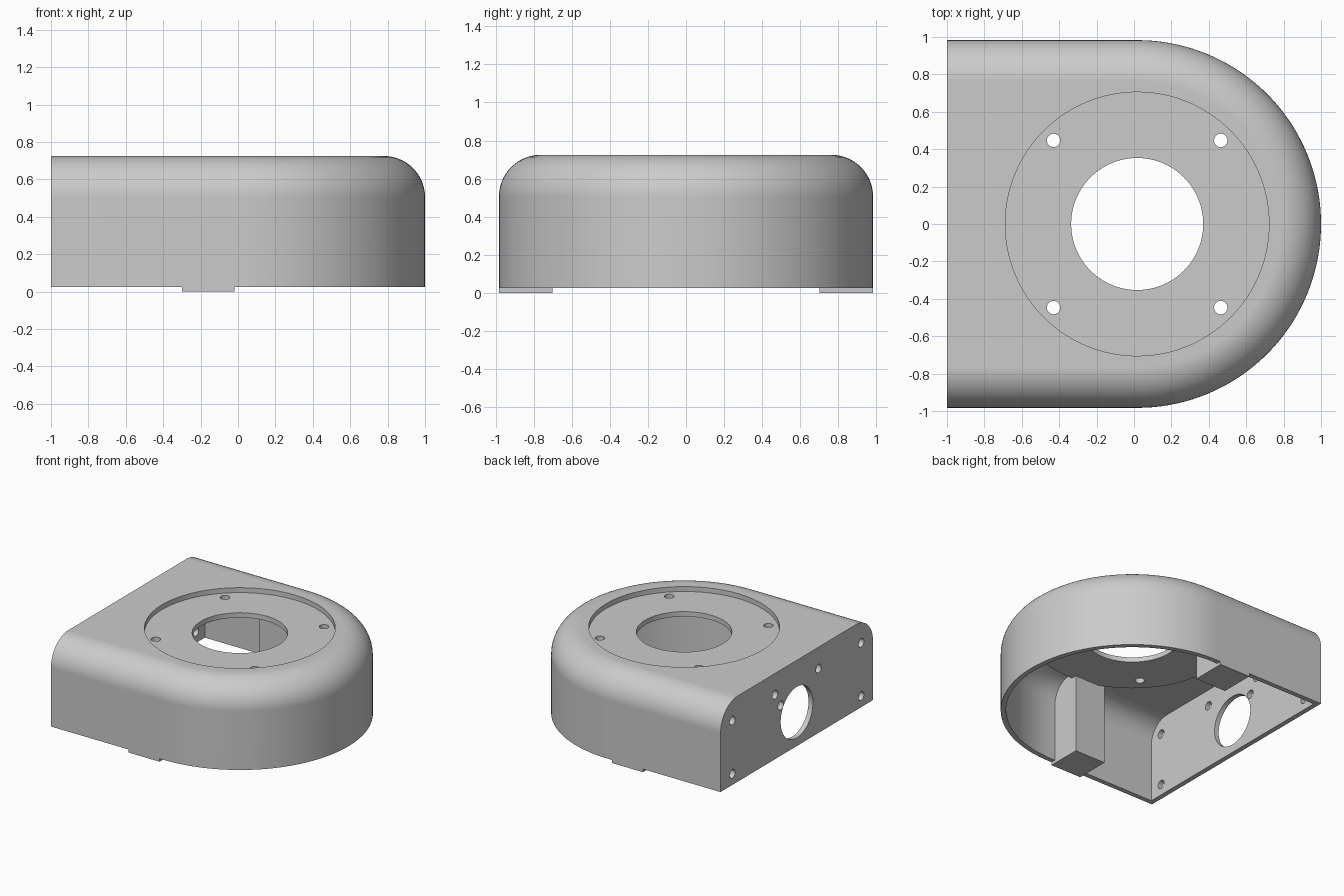
import bpy
import bmesh
from math import sin, cos, pi, radians
from mathutils import Matrix

cube = bpy.data.objects.get("Cube")
if cube:
    bpy.data.objects.remove(cube, do_unlink=True)

CX, R, TOP, WALL, FILLET = 0.017, 0.983, 0.725, 0.04, 0.22
FLOOR = 0.025
ARC, STEPS = 72, 14


def make_object(name, bm):
    bmesh.ops.recalc_face_normals(bm, faces=bm.faces)
    mesh = bpy.data.meshes.new(name)
    bm.to_mesh(mesh)
    bm.free()
    obj = bpy.data.objects.new(name, mesh)
    bpy.context.collection.objects.link(obj)
    return obj


def d_solid(name, radius, back, z0, z1, fillet):
    """D-shaped block with its top edge rounded everywhere but the flat end."""
    levels = [(0, z0)]
    for i in range(STEPS + 1):
        a = pi / 2 * i / STEPS
        levels.append((fillet * (1 - cos(a)), z1 - fillet + fillet * sin(a)))
    bm = bmesh.new()
    rings = []
    for inset, z in levels:
        r = radius - inset
        pts = [(back, -r)]
        for i in range(ARC + 1):
            a = -pi / 2 + pi * i / ARC
            pts.append((CX + r * cos(a), r * sin(a)))
        pts.append((back, r))
        rings.append([bm.verts.new((x, y, z)) for x, y in pts])
    for low, high in zip(rings, rings[1:]):
        for i in range(len(low) - 1):
            bm.faces.new((low[i], low[i + 1], high[i + 1], high[i]))
    # flat end, bottom and top caps
    bm.faces.new([r[0] for r in rings] + [r[-1] for r in reversed(rings)])
    bm.faces.new(rings[0])
    bm.faces.new(rings[-1])
    return make_object(name, bm)


def box(name, x0, x1, y0, y1, z0, z1):
    bm = bmesh.new()
    size = Matrix.Diagonal((x1 - x0, y1 - y0, z1 - z0, 1))
    mid = Matrix.Translation(((x0 + x1) / 2, (y0 + y1) / 2, (z0 + z1) / 2))
    bmesh.ops.create_cube(bm, size=1, matrix=mid @ size)
    return make_object(name, bm)


def cylinder(name, radius, centre, depth, segments, along_x=False):
    bm = bmesh.new()
    turn = Matrix.Rotation(pi / 2 if along_x else 0, 4, "Y")
    bmesh.ops.create_cone(bm, cap_ends=True, segments=segments, radius1=radius,
                          radius2=radius, depth=depth,
                          matrix=Matrix.Translation(centre) @ turn)
    return make_object(name, bm)


def combine(target, tool, operation="DIFFERENCE"):
    """Apply a boolean and discard the tool."""
    mod = target.modifiers.new("cut", "BOOLEAN")
    mod.operation, mod.solver, mod.object = operation, "EXACT", tool
    graph = bpy.context.evaluated_depsgraph_get()
    mesh = bpy.data.meshes.new_from_object(target.evaluated_get(graph))
    target.modifiers.clear()
    target.data = mesh
    bpy.data.objects.remove(tool, do_unlink=True)


# Outer shell
housing = d_solid("housing", R, -1, 0, TOP, FILLET)

# Hollow interior, leaving two corner posts and a thickened disc under the roof
cavity = d_solid("cavity", R - WALL, -1 + WALL, -0.05, TOP - WALL, FILLET - WALL)
combine(cavity, box("underside", -1.3, 1.3, -1.3, 1.3, -0.1, FLOOR), "UNION")
combine(cavity, cylinder("disc", 0.745, (CX, 0, 0.745), 0.2, 128))
for side in (-1, 1):
    y0, y1 = sorted((side * 0.70, side * 1.4))
    combine(cavity, box("post", -0.30, -0.02, y0, y1, -0.2, 0.9))
combine(housing, cavity)

# Round seat, centre opening and four screw holes in the roof
combine(housing, cylinder("seat", 0.705, (CX, 0, 0.785), 0.2, 128))
combine(housing, cylinder("opening", 0.353, (CX, 0, 0.7), 0.4, 96))
for sx in (-1, 1):
    for sy in (-1, 1):
        centre = (CX + sx * 0.447, sy * 0.447, 0.7)
        combine(housing, cylinder("screw_hole", 0.036, centre, 0.3, 24))

# Cable opening and screw holes in the flat end
combine(housing, cylinder("cable_opening", 0.208, (-1, 0, 0.30), 0.3, 64, True))
end_holes = [(s * y, z) for s in (-1, 1)
             for y, z in ((0.83, 0.115), (0.83, 0.55), (0.28, 0.55))]
for y, z in end_holes + [(0.206, 0.435)]:
    combine(housing, cylinder("end_hole", 0.035, (-1, y, z), 0.3, 24, True))

# Material
grey = bpy.data.materials.new("light_grey")
grey.use_nodes = True
colour = (0.6, 0.6, 0.6, 1)
grey.diffuse_color = colour
grey.node_tree.nodes["Principled BSDF"].inputs["Base Color"].default_value = colour
housing.data.materials.clear()
housing.data.materials.append(grey)
for face in housing.data.polygons:
    face.material_index = 0

# Smooth curved faces, keep edges sharp and flats flat
bpy.ops.object.select_all(action="DESELECT")
housing.select_set(True)
bpy.context.view_layer.objects.active = housing
bpy.ops.object.shade_smooth_by_angle(angle=radians(30))
weighted = housing.modifiers.new("flat_normals", "WEIGHTED_NORMAL")
weighted.keep_sharp = True
